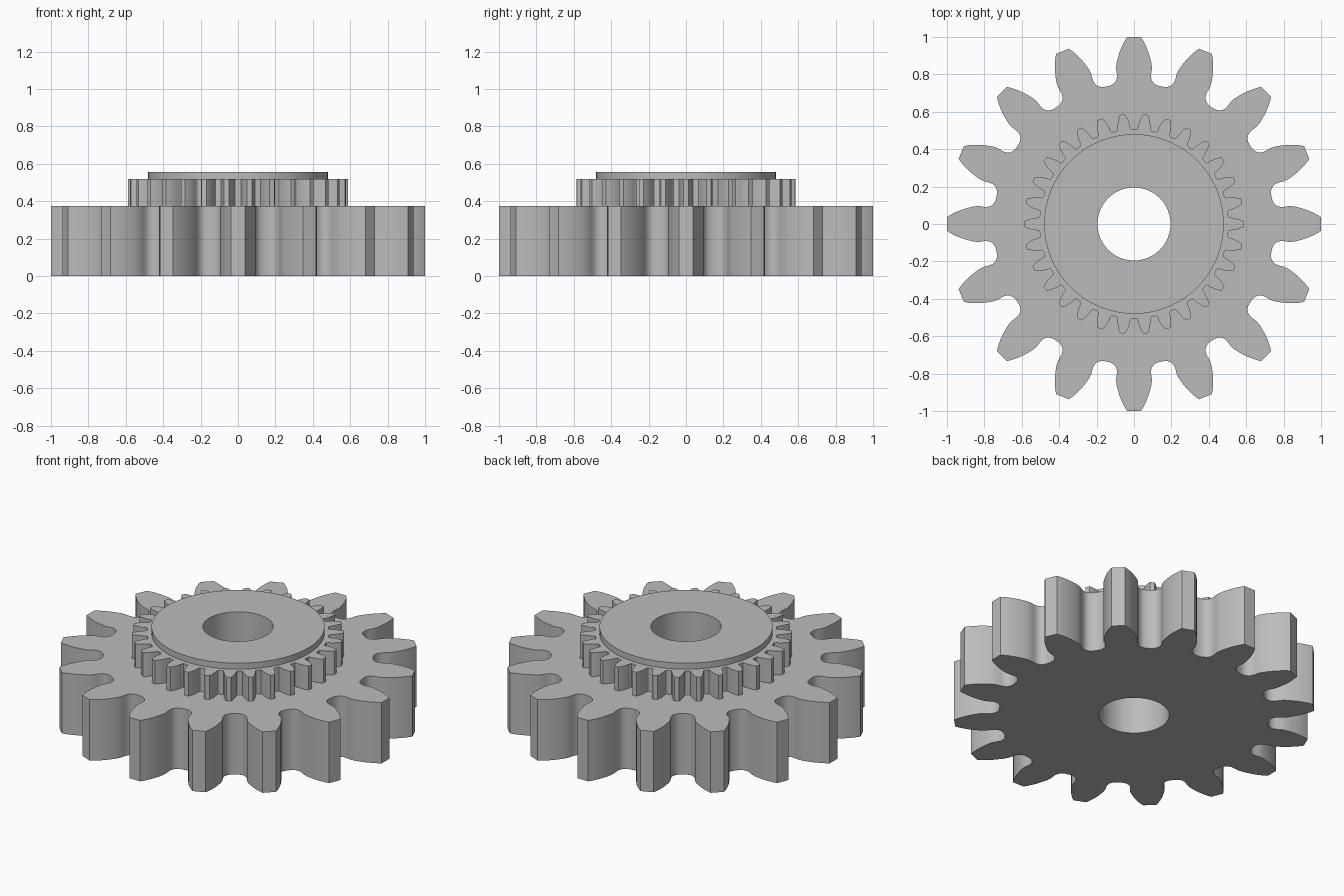
import bpy, bmesh, math

if "Cube" in bpy.data.objects:
    bpy.data.objects.remove(bpy.data.objects["Cube"])

grey = bpy.data.materials.new("plain grey")
grey.diffuse_color = (0.5, 0.5, 0.5, 1)
grey.use_nodes = True
grey.node_tree.nodes["Principled BSDF"].inputs["Base Color"].default_value = grey.diffuse_color


def circle(radius, n=96):
    return [(radius * math.cos(2 * math.pi * i / n),
             radius * math.sin(2 * math.pi * i / n)) for i in range(n)]


def gear(teeth, flank):
    """Outline from (radius, half width) pairs running from tip to root."""
    polar = [(r, -math.asin(w / r)) for r, w in reversed(flank)]
    polar += [(r, math.asin(w / r)) for r, w in flank]
    pts = []
    for t in range(teeth):
        a0 = 2 * math.pi * t / teeth
        pts += [(r * math.cos(a0 + a), r * math.sin(a0 + a)) for r, a in polar]
    return pts


def wall(bm, outline, z0, z1, inward=False):
    low = [bm.verts.new((x, y, z0)) for x, y in outline]
    high = [bm.verts.new((x, y, z1)) for x, y in outline]
    for i in range(len(low)):
        j = (i + 1) % len(low)
        quad = [low[i], low[j], high[j], high[i]]
        bm.faces.new(quad[::-1] if inward else quad)


def ring(bm, outer, inner, z, up=True):
    """Flat face between two outlines."""
    edges = []
    for outline in (outer, inner):
        vs = [bm.verts.new((x, y, z)) for x, y in outline]
        edges += [bm.edges.new((vs[i - 1], vs[i])) for i in range(len(vs))]
    out = bmesh.ops.triangle_fill(bm, use_beauty=True, edges=edges, normal=(0, 0, 1))
    for f in out["geom"]:
        if isinstance(f, bmesh.types.BMFace):
            f.normal_update()
            if (f.normal.z > 0) != up:
                f.normal_flip()


def finish(bm, name):
    bmesh.ops.remove_doubles(bm, verts=bm.verts, dist=1e-5)
    mesh = bpy.data.meshes.new(name)
    bm.to_mesh(mesh)
    bm.free()
    mesh.materials.append(grey)
    ob = bpy.data.objects.new(name, mesh)
    bpy.context.collection.objects.link(ob)
    bpy.ops.object.select_all(action='DESELECT')
    ob.select_set(True)
    bpy.context.view_layer.objects.active = ob
    bpy.ops.object.shade_smooth_by_angle(angle=math.radians(28))


# Outlines
large = gear(16, [(1.0, .037), (.98, .050), (.955, .063), (.925, .076), (.889, .087),
                  (.86, .094), (.835, .096), (.81, .092), (.79, .091), (.772, .096),
                  (.760, .106), (.753, .119), (.75, .132)])
small = gear(30, [(.588, .013), (.575, .020), (.551, .0285), (.532, .0325),
                  (.518, .034), (.510, .035), (.506, .038)])
rim, hole = circle(.48), circle(.195)
Z1, Z2, Z3 = .373, .519, .556

# Large lower gear
bm = bmesh.new()
wall(bm, large, 0, Z1)
ring(bm, large, hole, 0, up=False)
ring(bm, large, small, Z1)
finish(bm, "large_gear")

# Small upper gear
bm = bmesh.new()
wall(bm, small, Z1, Z2)
ring(bm, small, rim, Z2)
finish(bm, "small_gear")

# Raised collar on top
bm = bmesh.new()
wall(bm, rim, Z2, Z3)
ring(bm, rim, hole, Z3)
finish(bm, "collar")

# Shaft bore through all parts
bm = bmesh.new()
wall(bm, hole, 0, Z3, inward=True)
finish(bm, "shaft_bore")
